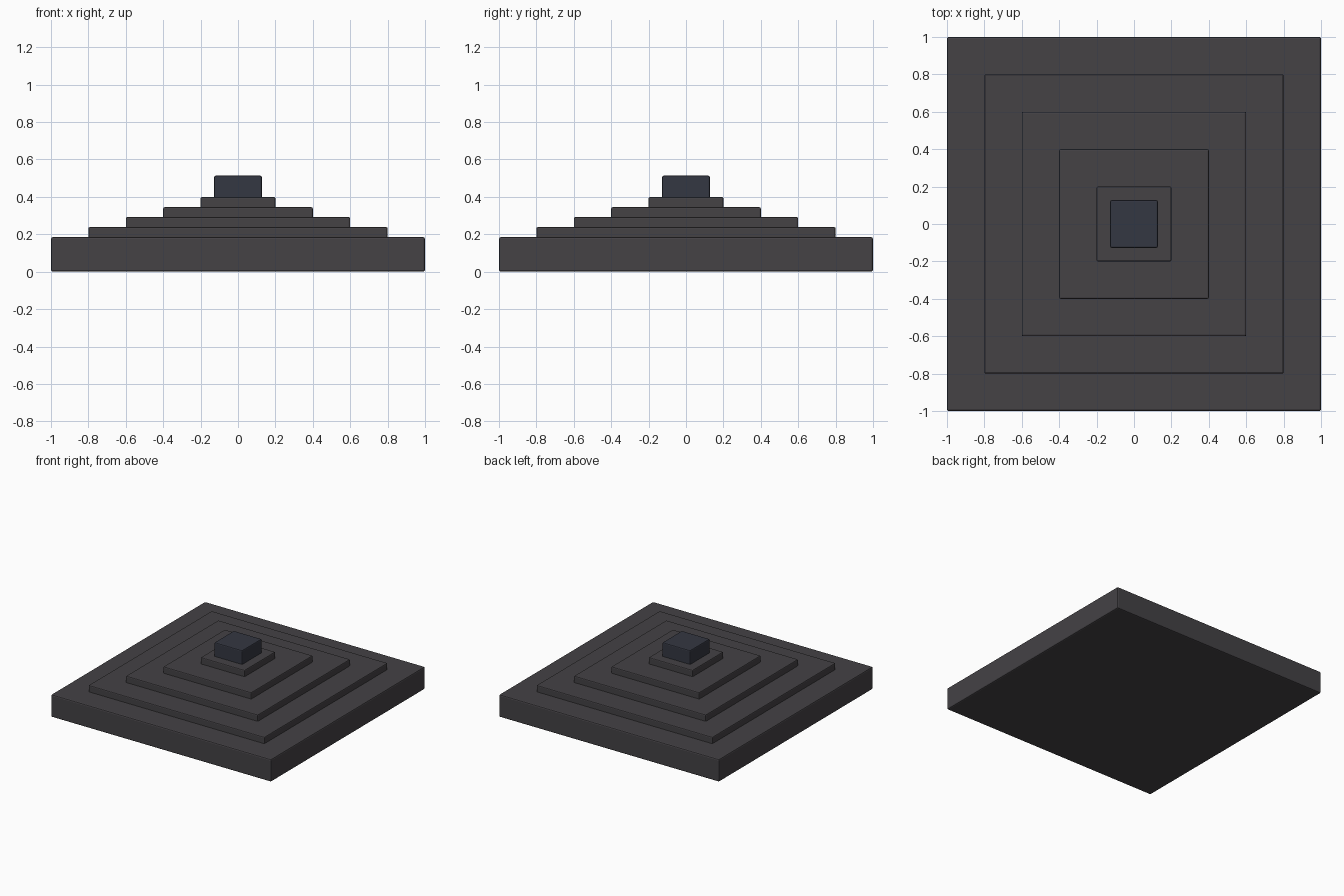
import bpy

if "Cube" in bpy.data.objects:
    bpy.data.objects.remove(bpy.data.objects["Cube"])


def material(name, color):
    m = bpy.data.materials.new(name)
    m.diffuse_color = (*color, 1)
    m.use_nodes = True
    m.node_tree.nodes["Principled BSDF"].inputs["Base Color"].default_value = m.diffuse_color
    return m


def slab(name, half, z0, z1, mat, bevel=0.01):
    bpy.ops.mesh.primitive_cube_add(size=1, location=(0, 0, (z0 + z1) / 2))
    ob = bpy.context.object
    ob.name = name
    ob.scale = (2 * half, 2 * half, z1 - z0)
    bpy.ops.object.transform_apply(location=False, rotation=False, scale=True)
    ob.data.materials.append(mat)
    mod = ob.modifiers.new("edge_bevel", 'BEVEL')
    mod.width = bevel
    mod.segments = 2
    return ob


stone = material("dark_stone", (0.058, 0.054, 0.060))
cap = material("blue_stone", (0.034, 0.038, 0.054))

# Thick base slab
base_top, rise, embed = 0.185, 0.0535, 0.012
slab("base", 1.0, 0, base_top, stone)

# Stepped tiers, each sunk slightly into the one below
for i in range(4):
    z = base_top + i * rise
    slab(f"step_{i + 1}", 0.8 - 0.2 * i, z - embed, z + rise, stone, 0.008)

# Block on top
top = base_top + 4 * rise
slab("top_block", 0.127, top - embed, 0.513, cap, 0.008)
